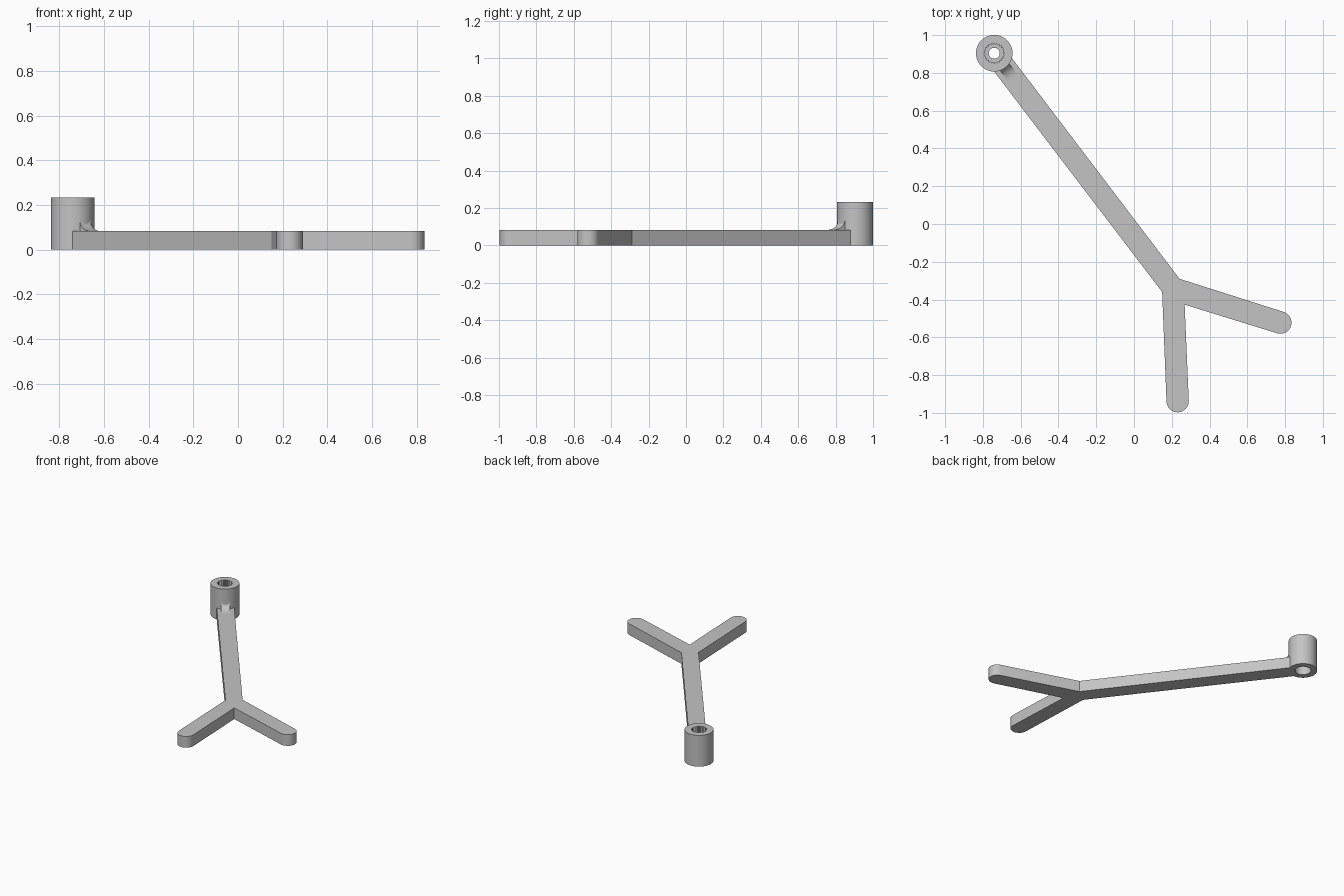
import bpy, bmesh
from math import sin, cos, pi, atan2, radians
from mathutils import Vector

cube = bpy.data.objects.get("Cube")
if cube:
    bpy.data.objects.remove(cube, do_unlink=True)

grey = bpy.data.materials.new("plain grey")
grey.use_nodes = True
grey.diffuse_color = (0.55, 0.55, 0.55, 1)
bsdf = next(n for n in grey.node_tree.nodes if n.type == 'BSDF_PRINCIPLED')
bsdf.inputs["Base Color"].default_value = grey.diffuse_color

HUB = Vector((-0.74, 0.904))
HUB_R, HUB_H, BAR_H, HALF = 0.097, 0.232, 0.083, 0.059
FORK = Vector((0.195, -0.325))
ALONG = (FORK - HUB).normalized()
ACROSS = Vector((-ALONG.y, ALONG.x))


def finish(name, bm):
    bmesh.ops.recalc_face_normals(bm, faces=bm.faces)
    mesh = bpy.data.meshes.new(name)
    bm.to_mesh(mesh)
    bm.free()
    mesh.materials.append(grey)
    obj = bpy.data.objects.new(name, mesh)
    bpy.context.collection.objects.link(obj)
    bpy.ops.object.select_all(action='DESELECT')
    obj.select_set(True)
    bpy.context.view_layer.objects.active = obj
    bpy.ops.object.shade_smooth_by_angle(angle=radians(30))
    return obj


def extrude(name, points, offset):
    bm = bmesh.new()
    face = bm.faces.new([bm.verts.new(p) for p in points])
    top = bmesh.ops.extrude_face_region(bm, geom=[face])["geom"]
    verts = [v for v in top if isinstance(v, bmesh.types.BMVert)]
    bmesh.ops.translate(bm, verts=verts, vec=offset)
    return finish(name, bm)


def round_end(centre, direction, steps=16):
    """Half circle closing a prong, counter-clockwise."""
    start = atan2(direction.y, direction.x) - pi / 2
    return [centre + HALF * Vector((cos(start + pi * i / steps), sin(start + pi * i / steps)))
            for i in range(steps + 1)]


# Forked bar: long arm and two round-ended prongs in one outline
start = HUB + ALONG * 0.075
outline = [start - ACROSS * HALF, Vector((0.149, -0.36))]
outline += round_end(Vector((0.231, -0.938)), Vector((0.04, -1)))
outline += [Vector((0.268, -0.427))]
outline += round_end(Vector((0.775, -0.522)), Vector((0.954, -0.3)))
outline += [Vector((0.241, -0.29)), start + ACROSS * HALF]
extrude("forked_arm", [p.to_3d() for p in outline], (0, 0, BAR_H))

# Hub: closed ring profile with screw recess below and toothed socket above
SEG = 48
profile = [(HUB_R, 0, 0), (HUB_R, HUB_H, 0), (0.054, HUB_H, 0.008), (0.054, 0.12, 0.008),
           (0.029, 0.12, 0), (0.029, 0.08, 0), (0.054, 0.08, 0), (0.054, 0, 0)]
bm = bmesh.new()
rings = []
for radius, z, tooth in profile:
    ring = []
    for i in range(SEG):
        r = radius - tooth * (i % 2)
        a = 2 * pi * i / SEG
        ring.append(bm.verts.new((HUB.x + r * cos(a), HUB.y + r * sin(a), z)))
    rings.append(ring)
for k, ring in enumerate(rings):
    other = rings[(k + 1) % len(rings)]
    for i in range(SEG):
        j = (i + 1) % SEG
        bm.faces.new((ring[i], ring[j], other[j], other[i]))
finish("hub", bm)

# Curved gusset between hub and arm
RUN, RISE, WIDE, NEAR = 0.07, 0.048, 0.03, 0.093
side = [(0.085, BAR_H - 0.01), (0.085, BAR_H + RISE)]
side += [(NEAR + RUN * (1 - cos(a)), BAR_H + RISE * (1 - sin(a)))
         for a in (pi / 2 * i / 10 for i in range(11))]
side += [(NEAR + RUN, BAR_H - 0.01)]
# The sweep runs from the hub wall down to the arm
base = HUB - ACROSS * WIDE
points = [(base + ALONG * t).to_3d() + Vector((0, 0, z)) for t, z in side]
extrude("gusset", points, (ACROSS * WIDE * 2).to_3d())
